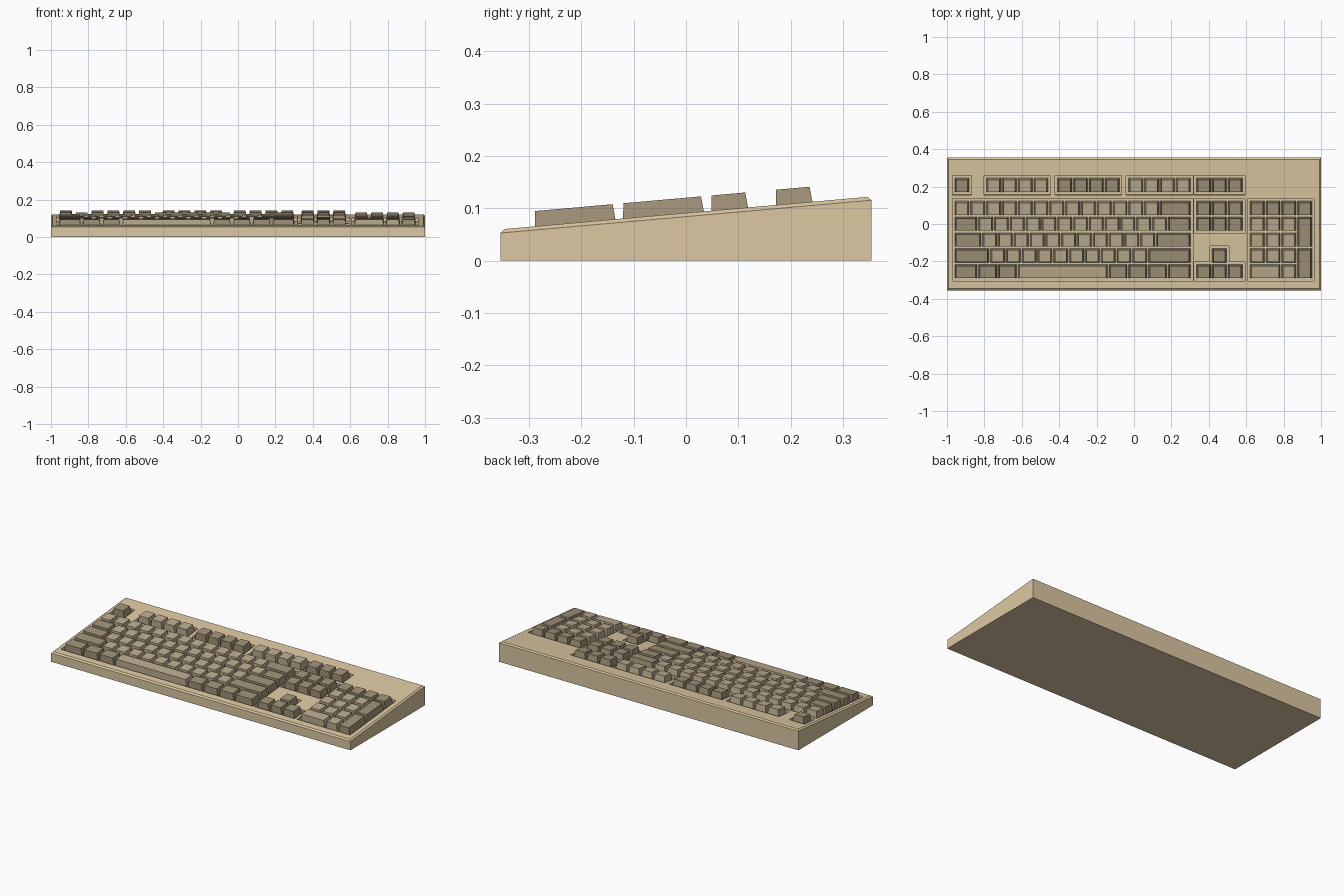
import bpy, bmesh, math

if "Cube" in bpy.data.objects:
    bpy.data.objects.remove(bpy.data.objects["Cube"])

U = 0.0845                      # key pitch
SLOPE = 0.0885                  # tilt of the top face
ANG = math.atan(SLOPE)
DEPTH, KEY_H = 0.02, 0.029      # well depth, key height above the case
X_MAIN, X_NAV, X_PAD = -0.962, 0.33, 0.6165
Y_MAIN, Y_F = -0.2965, 0.1645


def surf(y):
    return 0.0605 + (y + 0.346) * SLOPE


def tilt(x, y, h):
    """Point on the sloped top face, raised by h along its normal."""
    return (x, y - h * math.sin(ANG), surf(y) + h * math.cos(ANG))


def material(name, rgb):
    m = bpy.data.materials.new(name)
    m.diffuse_color = (*rgb, 1)
    m.use_nodes = True
    m.node_tree.nodes["Principled BSDF"].inputs["Base Color"].default_value = m.diffuse_color
    return m


CASE = material("case_beige", (0.72, 0.58, 0.36))
LIGHT = material("key_light", (0.50, 0.41, 0.27))
DARK = material("key_dark", (0.35, 0.285, 0.19))


def loft(bm, loops):
    """Closed solid through matching loops of points."""
    rings = [[bm.verts.new(p) for p in loop] for loop in loops]
    n = len(rings[0])
    bm.faces.new(rings[0][::-1])
    bm.faces.new(rings[-1])
    for a, b in zip(rings, rings[1:]):
        for i in range(n):
            j = (i + 1) % n
            bm.faces.new((a[i], a[j], b[j], b[i]))


def finish(bm, name, mat):
    bmesh.ops.recalc_face_normals(bm, faces=bm.faces[:])
    me = bpy.data.meshes.new(name)
    bm.to_mesh(me)
    bm.free()
    ob = bpy.data.objects.new(name, me)
    bpy.context.collection.objects.link(ob)
    me.materials.append(mat)
    return ob


def rect(x0, y0, x1, y1):
    return [(x0, y0), (x1, y0), (x1, y1), (x0, y1)]


# Wedge-shaped case with a chamfered top rim
outer = rect(-1, -0.355, 1, 0.355)
inner = rect(-0.991, -0.346, 0.991, 0.346)
bm = bmesh.new()
loft(bm, [[(x, y, 0) for x, y in outer],
          [(x, y, surf(y) - 0.007) for x, y in outer],
          [(x, y, surf(y)) for x, y in inner]])
case = finish(bm, "case", CASE)

# Recessed wells around each key group
M = 0.009


def well(x, y, w, h):
    return rect(x - M, y - M, x + w * U + M, y + h * U + M)


F_GROUPS = [("escape_key", X_MAIN, 1, DARK),
            ("function_keys_left", X_MAIN + 2 * U, 4, LIGHT),
            ("function_keys_middle", X_MAIN + 6.5 * U, 4, DARK),
            ("function_keys_right", X_MAIN + 11 * U, 4, LIGHT),
            ("system_keys", X_NAV, 3, DARK)]
a0, a1, b0, b1 = X_NAV - M, X_NAV + 3 * U + M, X_NAV + U - M, X_NAV + 2 * U + M
yb, ym, yt = Y_MAIN - M, Y_MAIN + U + M, Y_MAIN + 2 * U + M
wells = [well(x, Y_F, n, 1) for _, x, n, _ in F_GROUPS]
wells += [well(X_MAIN, Y_MAIN, 15, 5), well(X_PAD, Y_MAIN, 4, 5),
          well(X_NAV, Y_MAIN + 3 * U, 3, 2),
          [(a0, yb), (a1, yb), (a1, ym), (b1, ym), (b1, yt), (b0, yt), (b0, ym), (a0, ym)]]
bm = bmesh.new()
for w in wells:
    loft(bm, [[tilt(x, y, h) for x, y in w] for h in (-DEPTH, 0.05)])
cutter = finish(bm, "well_cutter", CASE)
cutter.hide_render = True
mod = case.modifiers.new("wells", 'BOOLEAN')
mod.operation, mod.object, mod.solver = 'DIFFERENCE', cutter, 'EXACT'
bpy.context.view_layer.objects.active = case
bpy.ops.object.modifier_apply(modifier="wells")
bpy.data.objects.remove(cutter)


# Tapered keycaps; each key is (x, y, width, depth) with sizes in key units
def keys(name, items, mat):
    bm = bmesh.new()
    for x, y, w, d in items:
        loops = []
        for h, ix, iy in ((-DEPTH - 0.001, 0.0035, 0.0055), (KEY_H, 0.0115, 0.0102)):
            loops.append([tilt(px, py, h) for px, py in
                          rect(x + ix, y + iy, x + w * U - ix, y + d * U - iy)])
        loft(bm, loops)
    finish(bm, name, mat)


def row(x, r, widths):
    out = []
    for w in widths:
        out.append((x, Y_MAIN + r * U, w, 1))
        x += w * U
    return out


# Function row
for name, x, n, mat in F_GROUPS:
    keys(name, [(x + i * U, Y_F, 1, 1) for i in range(n)], mat)

# Main block, rows from front to back
r0 = row(X_MAIN, 0, [1.5, 1.25, 1.25, 5.75, 1.25, 1.25, 1.25, 1.5])
r1 = row(X_MAIN, 1, [2.25] + [1] * 10 + [2.75])
r2 = row(X_MAIN, 2, [1.75] + [1] * 11 + [2.25])
r3 = row(X_MAIN, 3, [1.5] + [1] * 12 + [1.5])
r4 = row(X_MAIN, 4, [1] * 13 + [2])
keys("space_bar", [r0[3]], LIGHT)
keys("bottom_modifier_keys", r0[:3] + r0[4:], DARK)
keys("letter_keys", r1[1:-1] + r2[1:-1] + r3[1:-1], LIGHT)
keys("number_keys", r4[:-1], LIGHT)
keys("side_modifier_keys", [r[i] for r in (r1, r2, r3) for i in (0, -1)] + r4[-1:], DARK)

# Navigation block and arrows
keys("navigation_keys", row(X_NAV, 3, [1] * 3) + row(X_NAV, 4, [1] * 3), DARK)
keys("arrow_keys", row(X_NAV, 0, [1] * 3) + row(X_NAV + U, 1, [1]), DARK)

# Number pad
keys("pad_number_keys", row(X_PAD, 0, [2, 1])
     + [k for r in (1, 2, 3) for k in row(X_PAD, r, [1] * 3)], LIGHT)
keys("pad_operator_keys", row(X_PAD, 4, [1] * 4)
     + [(X_PAD + 3 * U, Y_MAIN + r * U, 1, 2) for r in (0, 2)], DARK)
